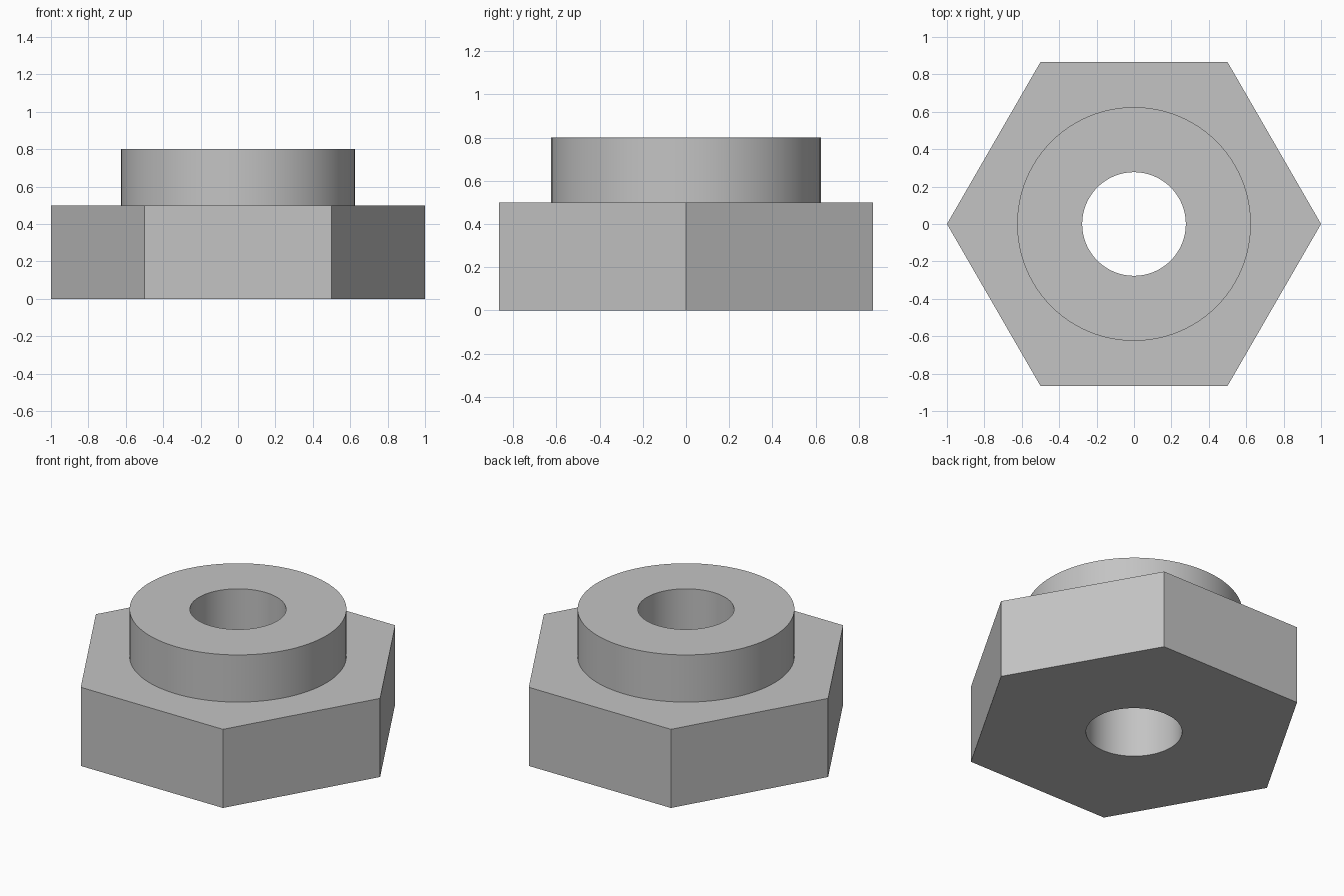
import bpy
import bmesh
from math import cos, sin, tau, radians

default = bpy.data.objects.get("Cube")
if default:
    bpy.data.objects.remove(default, do_unlink=True)

steel = bpy.data.materials.new("plain grey metal")
steel.use_nodes = True
GREY = (0.55, 0.55, 0.55, 1)
steel.diffuse_color = GREY
steel.node_tree.nodes["Principled BSDF"].inputs["Base Color"].default_value = GREY


def prism(name, sides, radius, bottom, top):
    """Upright prism whose first corner points along +x."""
    bm = bmesh.new()
    ring = [bm.verts.new((radius * cos(tau * i / sides),
                          radius * sin(tau * i / sides), bottom))
            for i in range(sides)]
    face = bm.faces.new(ring)
    raised = bmesh.ops.extrude_face_region(bm, geom=[face], use_keep_orig=True)["geom"]
    verts = [g for g in raised if isinstance(g, bmesh.types.BMVert)]
    bmesh.ops.translate(bm, verts=verts, vec=(0, 0, top - bottom))
    bmesh.ops.recalc_face_normals(bm, faces=bm.faces)
    mesh = bpy.data.meshes.new(name)
    bm.to_mesh(mesh)
    bm.free()
    mesh.materials.append(steel)
    obj = bpy.data.objects.new(name, mesh)
    bpy.context.collection.objects.link(obj)
    return obj


def combine(target, tool, operation):
    """Apply a boolean and discard the tool object."""
    bpy.context.view_layer.objects.active = target
    mod = target.modifiers.new(operation.lower(), "BOOLEAN")
    mod.operation = operation
    mod.solver = "EXACT"
    mod.object = tool
    bpy.ops.object.modifier_apply(modifier=mod.name)
    bpy.data.objects.remove(tool, do_unlink=True)


bpy.ops.object.select_all(action="DESELECT")

# Hexagonal body with a round collar on top
nut = prism("hex_nut_with_collar", 6, 1.0, 0.0, 0.5)
combine(nut, prism("collar", 96, 0.625, 0.25, 0.8), "UNION")

# Bore straight through both
combine(nut, prism("bore_cutter", 96, 0.277, -0.2, 1.0), "DIFFERENCE")

# Round walls smooth, corners crisp
nut.select_set(True)
bpy.context.view_layer.objects.active = nut
bpy.ops.object.shade_smooth_by_angle(angle=radians(30))
